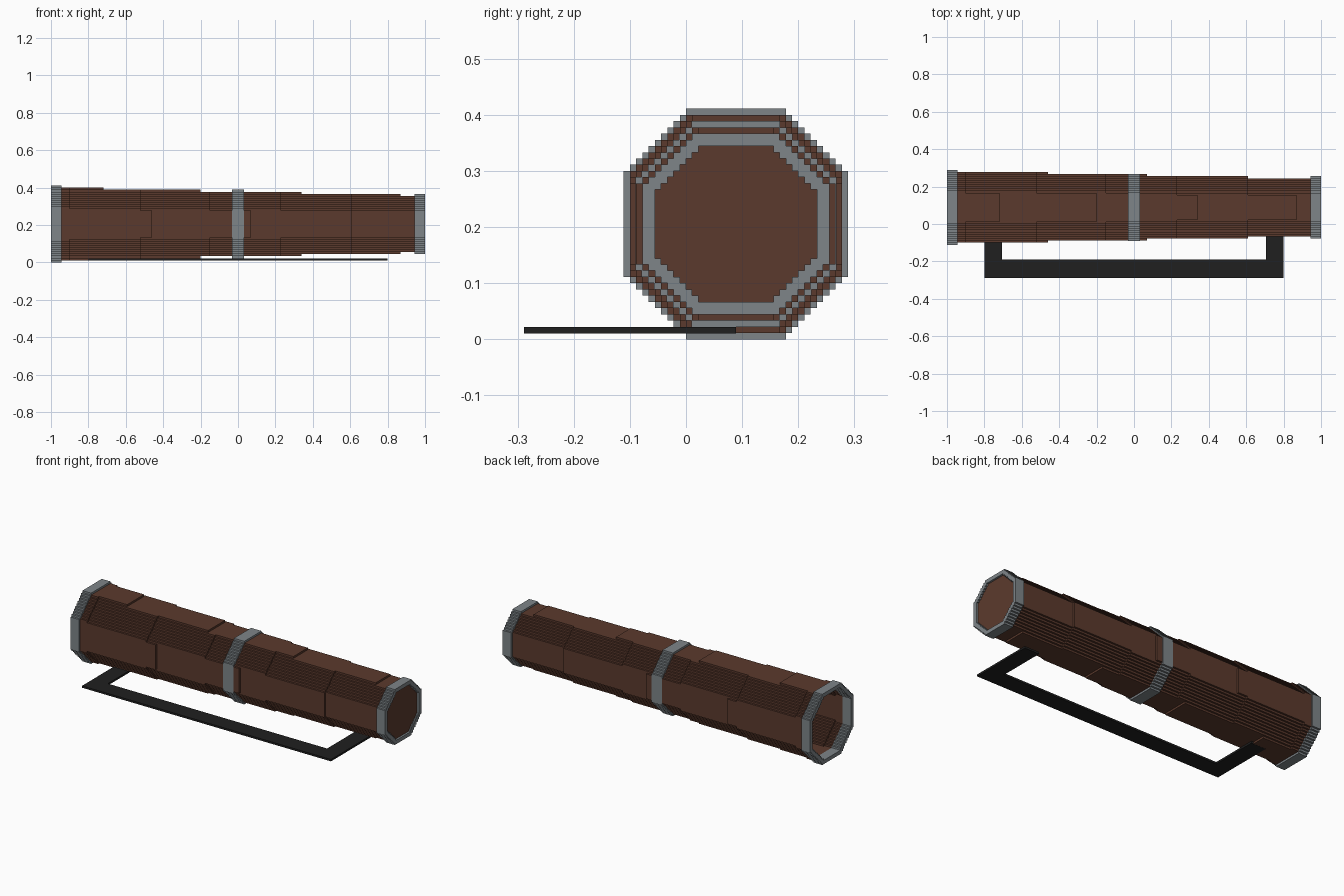
import bpy
import bmesh
from mathutils import Vector

cube = bpy.data.objects.get("Cube")
if cube:
    bpy.data.objects.remove(cube, do_unlink=True)

U = 1 / 90                 # size of one stair step
MID_Y, MID_Z = 8, 18.5     # tube axis, in steps


def material(name, rgb):
    m = bpy.data.materials.new(name)
    m.use_nodes = True
    m.diffuse_color = (*rgb, 1)
    m.node_tree.nodes["Principled BSDF"].inputs["Base Color"].default_value = (*rgb, 1)
    return m


BROWN = material("brown_wood", (0.105, 0.042, 0.026))
GREY = material("grey_metal", (0.21, 0.235, 0.25))
BLACK = material("black_strap", (0.014, 0.014, 0.014))


def octagon(hy, hz, diag):
    """Stair-stepped octagon; outer corners satisfy |y| + |z| = diag."""
    y, z = hy, diag - hy
    quad = [(y, z)]
    for _ in range(round(hy + hz - diag)):
        quad.append((y - 1, z))
        y, z = y - 1, z + 1
        quad.append((y, z))
    back = quad[::-1]
    return (quad + [(-a, b) for a, b in back]
            + [(-a, -b) for a, b in quad] + [(a, -b) for a, b in back])


def add_prism(bm, x0, x1, loops):
    """Extrude nested outlines along x; a second outline makes a hole."""
    edges = []
    for loop in loops:
        vs = [bm.verts.new((x0, (MID_Y + y) * U, (MID_Z + z) * U)) for y, z in loop]
        edges += [bm.edges.new((vs[i - 1], vs[i])) for i in range(len(vs))]
    filled = bmesh.ops.triangle_fill(bm, edges=edges, use_beauty=True,
                                     normal=Vector((-1, 0, 0)))
    faces = [g for g in filled["geom"] if isinstance(g, bmesh.types.BMFace)]
    ext = bmesh.ops.extrude_face_region(bm, geom=faces, use_keep_orig=True)
    moved = [g for g in ext["geom"] if isinstance(g, bmesh.types.BMVert)]
    bmesh.ops.translate(bm, verts=moved, vec=(x1 - x0, 0, 0))


def finish(name, bm, mat):
    bmesh.ops.recalc_face_normals(bm, faces=bm.faces)
    mesh = bpy.data.meshes.new(name)
    bm.to_mesh(mesh)
    bm.free()
    mesh.materials.append(mat)
    obj = bpy.data.objects.new(name, mesh)
    bpy.context.collection.objects.link(obj)


def prism(name, x0, x1, loops, mat):
    bm = bmesh.new()
    add_prism(bm, x0, x1, loops)
    finish(name, bm, mat)


# Tapering hollow tube: sides, top and diagonals each step in at their own places
END = 1 - 5 * U
SIDE_STEPS = (-0.46, 0.07, 0.61)
TOP_STEPS = (-0.72, -0.2, 0.34, 0.87)
DIAG_STEPS = (-0.9, -0.52, -0.15, 0.23, 0.61)


def passed(x, steps):
    return sum(x > s for s in steps)


cuts = sorted({-END, END, *SIDE_STEPS, *TOP_STEPS, *DIAG_STEPS})
tube = bmesh.new()
for x0, x1 in zip(cuts, cuts[1:]):
    x = (x0 + x1) / 2
    hy = 17 - passed(x, SIDE_STEPS)
    hz = 17.5 - passed(x, TOP_STEPS)
    diag = 25.5 - passed(x, DIAG_STEPS)
    add_prism(tube, x0, x1, [octagon(hy, hz, diag), octagon(hy - 1, hz - 1, diag - 2)])
finish("tube", tube, BROWN)

# Metal bands
prism("wide_end_band", -1, -END, [octagon(18, 18.5, 26.5), octagon(16, 16.5, 23.5)], GREY)
prism("middle_band", -3 * U, 3 * U,
      [octagon(16.1, 16.5, 23.6), octagon(15.6, 15.1, 21.7)], GREY)
prism("narrow_end_band", END, 1, [octagon(15, 14.5, 21.5), octagon(13, 12.5, 18.5)], GREY)

# Plug closing the narrow end
prism("end_plug", END, 1 - U, [octagon(13, 12.5, 18.5)], BROWN)

# Flat strap: a U-shaped plate under the tube
strap = bmesh.new()
X_OUT, X_IN = 0.8, 0.705
Y_FRONT, Y_BAR, Y_END = -26 * U, -17 * U, 8 * U
half = [(X_OUT, Y_FRONT), (X_OUT, Y_END), (X_IN, Y_END), (X_IN, Y_BAR)]
outline = half + [(-x, y) for x, y in reversed(half)]
plate = strap.faces.new([strap.verts.new((x, y, 0.95 * U)) for x, y in outline])
ext = bmesh.ops.extrude_face_region(strap, geom=[plate], use_keep_orig=True)
top = [g for g in ext["geom"] if isinstance(g, bmesh.types.BMVert)]
bmesh.ops.translate(strap, verts=top, vec=(0, 0, U))
finish("strap", strap, BLACK)
